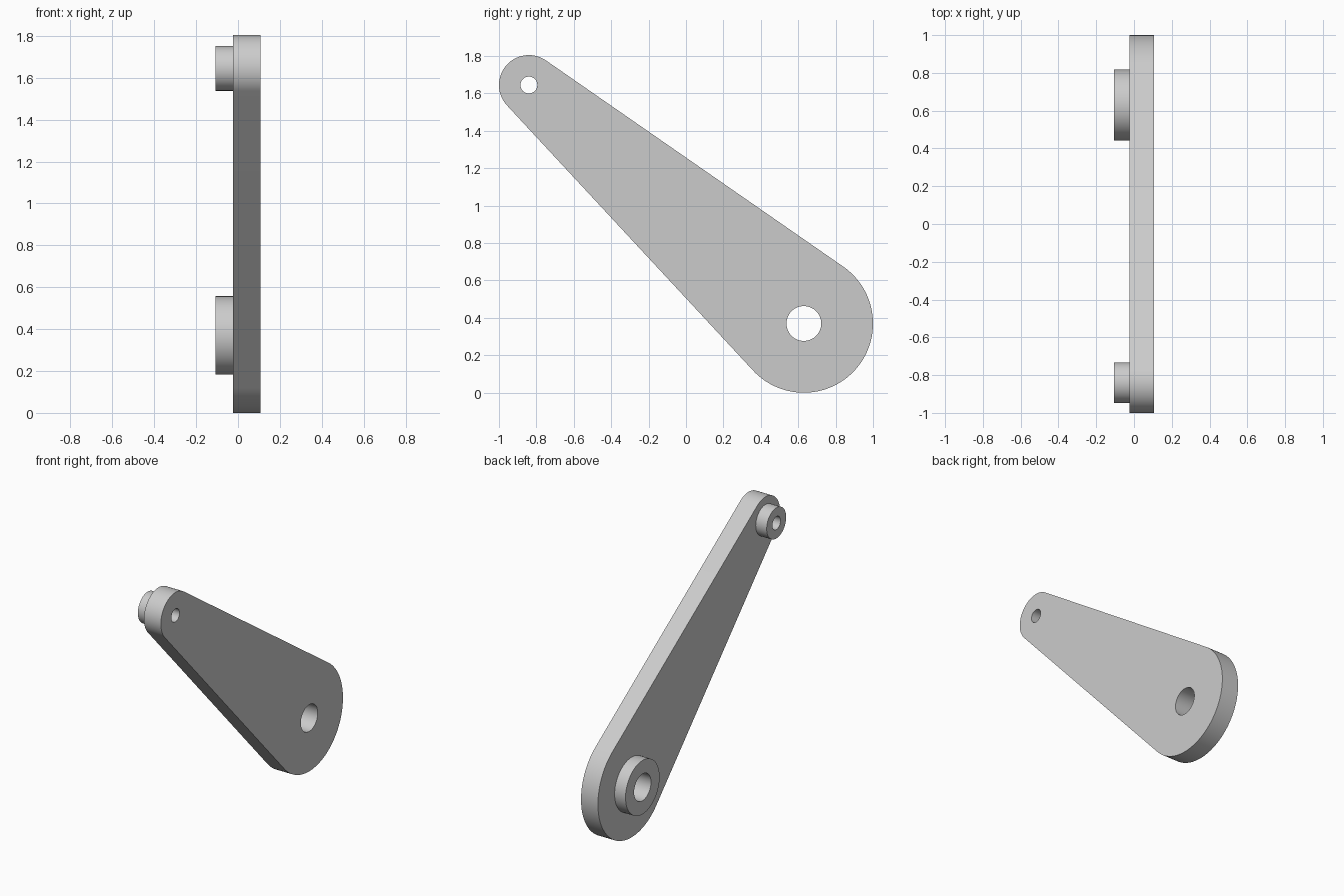
import bpy, bmesh
from math import acos, atan2, cos, sin, hypot, pi, radians
from mathutils import Vector

cube = bpy.data.objects.get("Cube")
if cube:
    bpy.data.objects.remove(cube, do_unlink=True)

GREY = (0.6, 0.6, 0.6, 1)
mat = bpy.data.materials.new("plain_grey")
mat.use_nodes = True
mat.diffuse_color = GREY
mat.node_tree.nodes["Principled BSDF"].inputs["Base Color"].default_value = GREY

# Pivot centres in the (y, z) plane
BIG, SMALL = (0.63, 0.37), (-0.84, 1.645)
BIG_R, SMALL_R = 0.37, 0.16
BIG_HOLE, SMALL_HOLE = 0.093, 0.045
BACK, MID, FACE = -0.107, -0.023, 0.107


def arc(centre, r, start, end, n):
    return [(centre[0] + r * cos(start + (end - start) * i / n),
             centre[1] + r * sin(start + (end - start) * i / n)) for i in range(n + 1)]


def circle(centre, r, n=64):
    return arc(centre, r, 0, 2 * pi, n)[:-1]


def extruded(name, loops, x0, x1):
    """Fill an outline with holes and extrude it along x."""
    bm = bmesh.new()
    edges = []
    for loop in loops:
        vs = [bm.verts.new((x0, y, z)) for y, z in loop]
        edges += [bm.edges.new((vs[i - 1], vs[i])) for i in range(len(vs))]
    bmesh.ops.triangle_fill(bm, edges=edges, use_beauty=True, normal=(1, 0, 0))
    out = bmesh.ops.extrude_face_region(bm, geom=bm.faces[:], use_keep_orig=True)
    moved = [g for g in out["geom"] if isinstance(g, bmesh.types.BMVert)]
    bmesh.ops.translate(bm, verts=moved, vec=Vector((x1 - x0, 0, 0)))
    bmesh.ops.recalc_face_normals(bm, faces=bm.faces[:])
    mesh = bpy.data.meshes.new(name)
    bm.to_mesh(mesh)
    bm.free()
    mesh.materials.append(mat)
    obj = bpy.data.objects.new(name, mesh)
    bpy.context.collection.objects.link(obj)
    bpy.ops.object.select_all(action="DESELECT")
    obj.select_set(True)
    bpy.context.view_layer.objects.active = obj
    bpy.ops.object.shade_smooth_by_angle(angle=radians(30))
    return obj


# Tapered arm: two end arcs joined by their outer tangents
dy, dz = SMALL[0] - BIG[0], SMALL[1] - BIG[1]
axis = atan2(dz, dy)
spread = acos((BIG_R - SMALL_R) / hypot(dy, dz))
outline = (arc(SMALL, SMALL_R, axis - spread, axis + spread, 40)
           + arc(BIG, BIG_R, axis + spread, axis + 2 * pi - spread, 64))
extruded("lever_arm", [outline, circle(BIG, BIG_HOLE), circle(SMALL, SMALL_HOLE)], MID, FACE)

# Raised bosses around the two bores
extruded("large_boss", [circle(BIG, 0.187), circle(BIG, BIG_HOLE)], BACK, MID)
extruded("small_boss", [circle(SMALL, 0.107), circle(SMALL, SMALL_HOLE)], BACK, MID)
